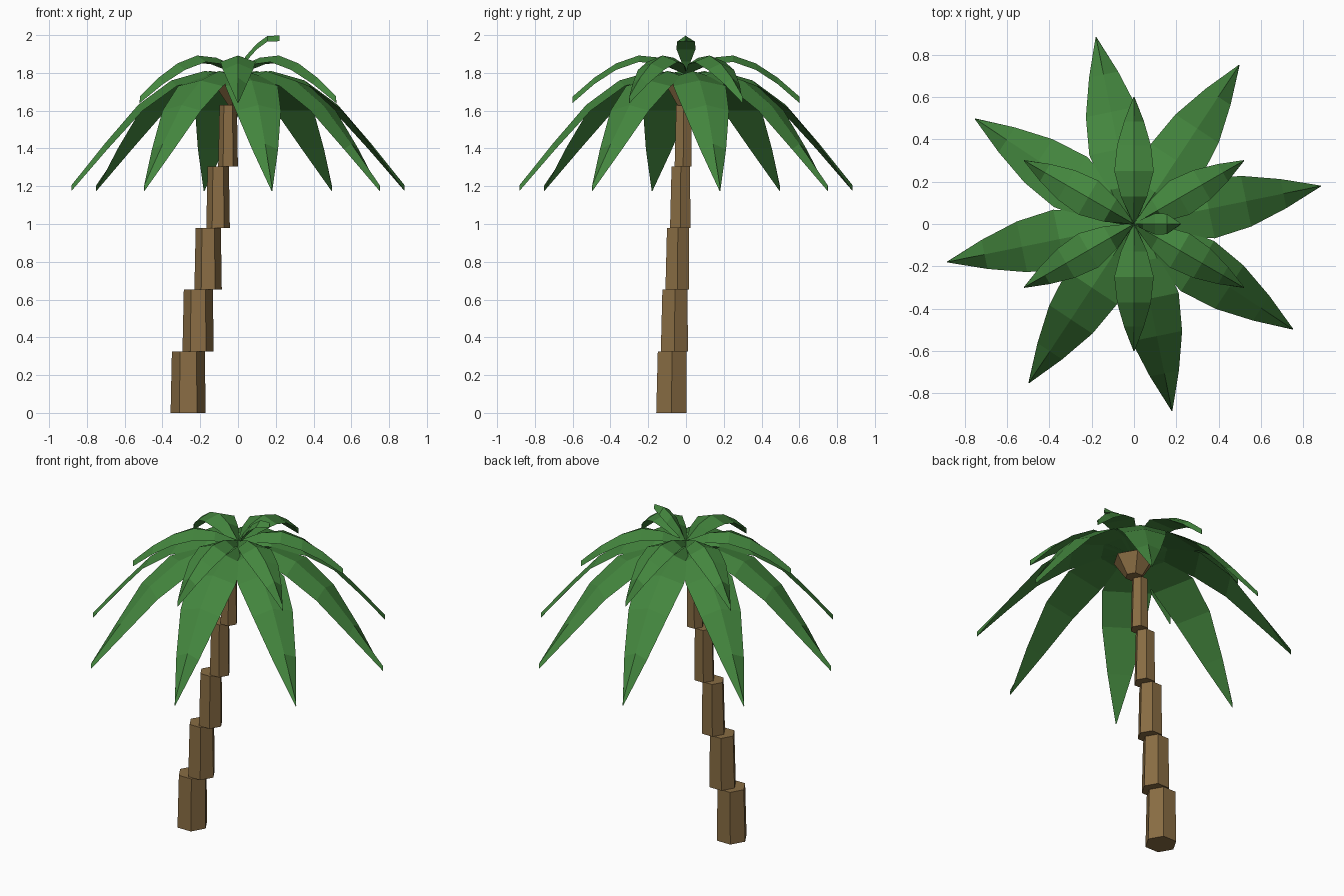
import bpy, bmesh, math
from mathutils import Matrix

cube = bpy.data.objects.get("Cube")
if cube:
    bpy.data.objects.remove(cube, do_unlink=True)


def material(name, rgb):
    mat = bpy.data.materials.new(name)
    mat.use_nodes = True
    mat.diffuse_color = (*rgb, 1)
    mat.node_tree.nodes["Principled BSDF"].inputs["Base Color"].default_value = (*rgb, 1)
    return mat


BARK = material("bark brown", (0.25, 0.152, 0.057))
LEAF = material("leaf green", (0.057, 0.238, 0.048))


def finish(bm, name, mat):
    bmesh.ops.recalc_face_normals(bm, faces=bm.faces)
    mesh = bpy.data.meshes.new(name)
    bm.to_mesh(mesh)
    bm.free()
    mesh.materials.append(mat)
    obj = bpy.data.objects.new(name, mesh)
    bpy.context.collection.objects.link(obj)
    return obj


def loft(bm, rings):
    """Skin a list of equal-length point rings and cap both ends."""
    loops = [[bm.verts.new(p) for p in ring] for ring in rings]
    n = len(loops[0])
    for a, b in zip(loops, loops[1:]):
        for i in range(n):
            j = (i + 1) % n
            bm.faces.new((a[i], a[j], b[j], b[i]))
    bm.faces.new(loops[0])
    bm.faces.new(loops[-1])


def hexagon(x, y, z, r):
    return [(x + r * math.cos(k * math.pi / 3), y + r * math.sin(k * math.pi / 3), z)
            for k in range(6)]


def leaf(name, angle, depth, stations):
    """Arched leaf with a raised ridge and flat underside.
    Stations are (distance, ridge height, half width)."""
    bm = bmesh.new()
    loft(bm, [[(d, 0, z), (d, w, z - depth), (d, -w, z - depth)] for d, z, w in stations])
    bmesh.ops.transform(bm, matrix=Matrix.Rotation(angle, 4, 'Z'), verts=bm.verts)
    return finish(bm, name, LEAF)


# Leaning trunk: stacked, tapered hexagonal blocks
STEP = 0.326
for i in range(5):
    x, y, r = -0.264 + 0.0528 * i, -0.077 + 0.0155 * i, 0.093 - 0.0102 * i
    bm = bmesh.new()
    loft(bm, [hexagon(x, y, i * STEP, r),
              hexagon(x + 0.001, y + 0.003, (i + 1) * STEP, r - 0.006)])
    finish(bm, f"trunk_block_{i + 1}", BARK)

# Crown knob holding the leaves
bm = bmesh.new()
loft(bm, [hexagon(0, 0, z, r) for z, r in ((1.625, 0.05), (1.735, 0.122), (1.775, 0.05))])
finish(bm, "crown_knob", BARK)

# Lower ring of long drooping leaves
LOWER = [(0.0, 1.79, 0.015), (0.18, 1.81, 0.10), (0.36, 1.76, 0.142),
         (0.54, 1.63, 0.122), (0.72, 1.425, 0.07), (0.9, 1.205, 0.002)]
for i in range(8):
    leaf(f"lower_leaf_{i + 1}", math.radians(11.5 + 45 * i), 0.03, LOWER)

# Upper ring of shorter leaves
UPPER = [(0.0, 1.825, 0.004), (0.13, 1.88, 0.062), (0.25, 1.892, 0.093),
         (0.37, 1.85, 0.08), (0.485, 1.775, 0.047), (0.6, 1.675, 0.002)]
for i in range(6):
    leaf(f"upper_leaf_{i + 1}", math.radians(30 + 60 * i), 0.034, UPPER)

# Small young leaf rising from the centre
YOUNG = [(0.0, 1.82, 0.004), (0.042, 1.89, 0.025), (0.1, 1.955, 0.05),
         (0.155, 1.995, 0.048), (0.22, 1.998, 0.003)]
leaf("young_leaf", 0, 0.03, YOUNG)
